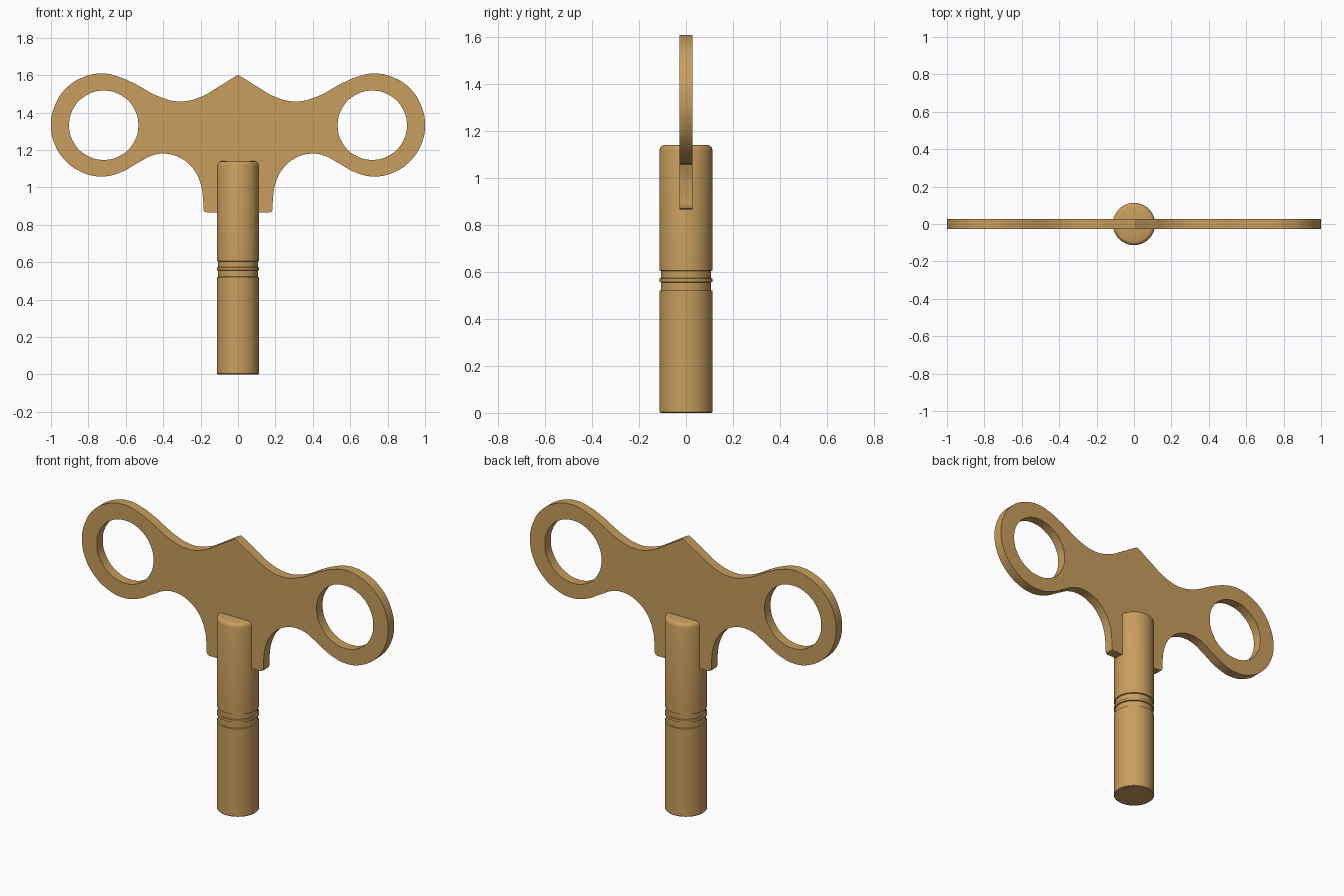
import bpy, bmesh, math

if "Cube" in bpy.data.objects:
    bpy.data.objects.remove(bpy.data.objects["Cube"])

brass = bpy.data.materials.new("brass")
brass.diffuse_color = (0.58, 0.34, 0.11, 1)
brass.use_nodes = True
brass.node_tree.nodes["Principled BSDF"].inputs["Base Color"].default_value = brass.diffuse_color


def finish(obj, angle=35):
    # weld, fix normals, shade and colour
    bm = bmesh.new()
    bm.from_mesh(obj.data)
    bmesh.ops.remove_doubles(bm, verts=bm.verts, dist=1e-5)
    bmesh.ops.recalc_face_normals(bm, faces=bm.faces)
    bm.to_mesh(obj.data)
    bm.free()
    obj.data.materials.clear()
    obj.data.materials.append(brass)
    bpy.ops.object.select_all(action='DESELECT')
    obj.select_set(True)
    bpy.context.view_layer.objects.active = obj
    bpy.ops.object.shade_smooth_by_angle(angle=math.radians(angle))


def add_spline(curve, points):
    # closed bezier; points are (x, z, handle type)
    s = curve.splines.new('BEZIER')
    s.bezier_points.add(len(points) - 1)
    s.use_cyclic_u = True
    s.resolution_u = 10
    for bp, (x, z, kind) in zip(s.bezier_points, points):
        bp.co = (x, z, 0)
        bp.handle_left_type = bp.handle_right_type = kind


def ring(cx, cz, r, n=12):
    return [(cx + r * math.cos(i * math.tau / n), cz + r * math.sin(i * math.tau / n), 'AUTO')
            for i in range(n)]


# winged handle: right half of the outline from peak to tab, then mirrored
A, V = 'AUTO', 'VECTOR'
half = [(0.012, 1.594, A), (0.10, 1.54, A), (0.20, 1.483, A), (0.31, 1.459, A),
        (0.42, 1.484, A), (0.56, 1.558, A), (0.65, 1.595, A), (0.73, 1.609, A),
        (0.83, 1.588, A), (0.92, 1.529, A), (0.98, 1.435, A), (1.0, 1.333, A),
        (0.98, 1.23, A), (0.92, 1.14, A), (0.83, 1.079, A), (0.73, 1.058, A),
        (0.63, 1.079, A), (0.53, 1.134, A), (0.46, 1.17, A), (0.39, 1.18, A),
        (0.31, 1.158, A), (0.24, 1.10, A), (0.20, 1.02, A), (0.187, 0.94, A),
        (0.185, 0.882, V), (0.18, 0.87, V), (0.168, 0.865, V)]
outline = [(0, 1.60, A)] + half + [(-x, z, k) for x, z, k in reversed(half)]

curve = bpy.data.curves.new("winged_handle", 'CURVE')
curve.dimensions = '2D'
curve.fill_mode = 'BOTH'
curve.extrude = 0.028
add_spline(curve, outline)
for side in (-1, 1):
    add_spline(curve, ring(0.718 * side, 1.332, 0.185))
handle = bpy.data.objects.new("winged_handle", curve)
bpy.context.collection.objects.link(handle)
handle.rotation_euler.x = math.pi / 2
bpy.context.view_layer.objects.active = handle
handle.select_set(True)
bpy.ops.object.convert(target='MESH')
handle = bpy.context.view_layer.objects.active
finish(handle)

# turned shaft with two grooves and a rounded top
R, G = 0.113, 0.106
profile = [(0, 0), (R - 0.004, 0), (R, 0.004), (R, 0.52), (G, 0.522), (G, 0.556),
           (R, 0.558), (R, 0.572), (G, 0.574), (G, 0.604), (R, 0.606), (R, 1.118),
           (R - 0.003, 1.129), (R - 0.010, 1.137), (R - 0.020, 1.14), (0, 1.14)]
bm = bmesh.new()
verts = [bm.verts.new((r, 0, z)) for r, z in profile]
edges = [bm.edges.new(p) for p in zip(verts, verts[1:])]
bmesh.ops.spin(bm, geom=verts + edges, cent=(0, 0, 0), axis=(0, 0, 1),
               angle=math.tau, steps=64)
mesh = bpy.data.meshes.new("shaft")
bm.to_mesh(mesh)
bm.free()
shaft = bpy.data.objects.new("shaft", mesh)
bpy.context.collection.objects.link(shaft)
finish(shaft)
